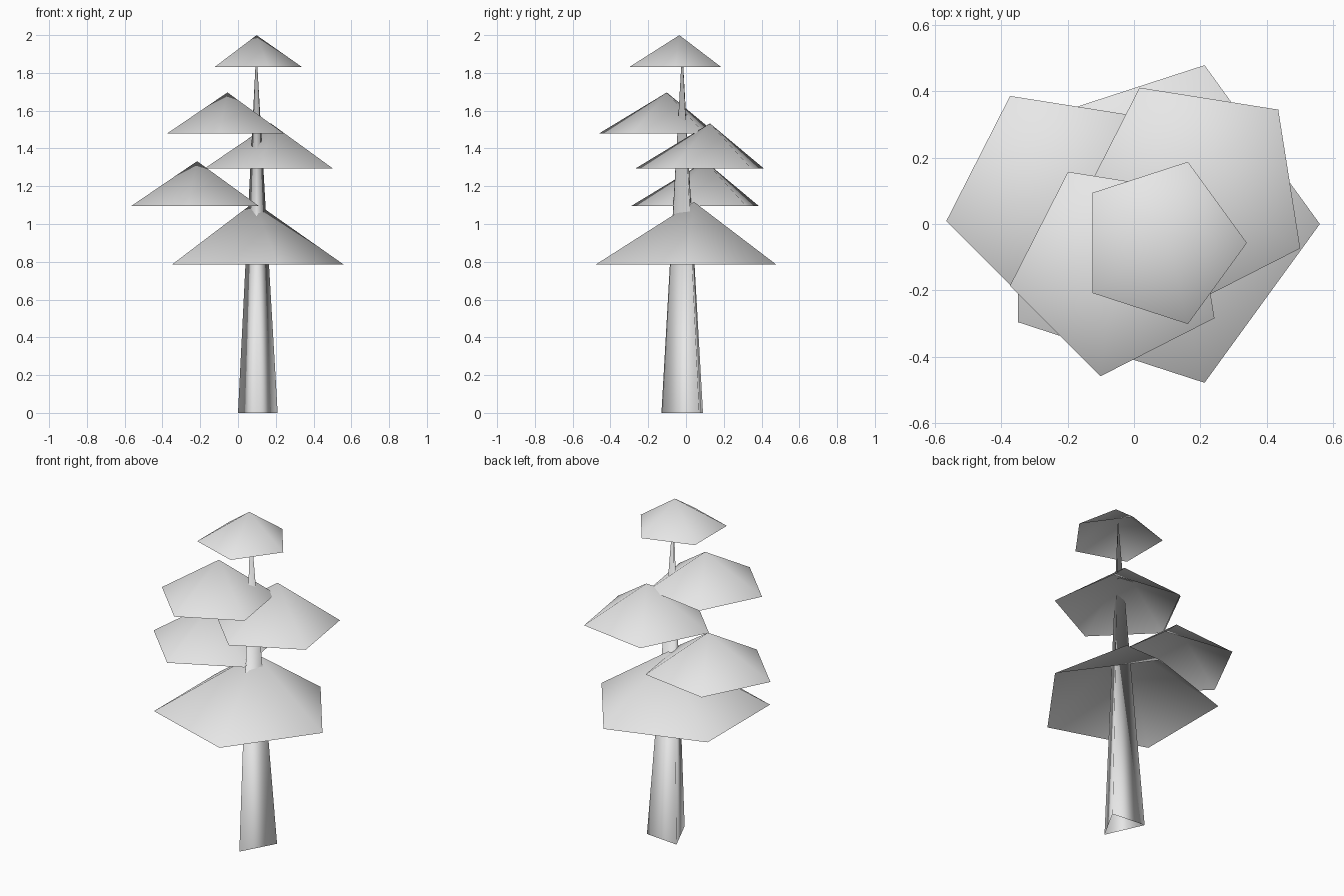
import bpy
import math

cube = bpy.data.objects.get("Cube")
if cube:
    bpy.data.objects.remove(cube, do_unlink=True)

grey = bpy.data.materials.new("plain_grey")
grey.use_nodes = True
grey.diffuse_color = (0.8, 0.8, 0.8, 1)
grey.node_tree.nodes["Principled BSDF"].inputs["Base Color"].default_value = (0.8, 0.8, 0.8, 1)


def open_cone(name, rim, tip):
    """Smooth shell from a counter-clockwise rim to a tip, open underneath."""
    n = len(rim)
    mesh = bpy.data.meshes.new(name)
    mesh.from_pydata(rim + [tip], [], [(i, (i + 1) % n, n) for i in range(n)])
    mesh.materials.append(grey)
    mesh.polygons.foreach_set("use_smooth", [True] * n)
    mesh.update()
    obj = bpy.data.objects.new(name, mesh)
    bpy.context.collection.objects.link(obj)
    return obj


def foliage(name, centre, radius, turn):
    """Five-sided canopy whose tip sits slightly off centre."""
    sides = 5
    rim = [(math.cos(math.tau * i / sides), math.sin(math.tau * i / sides), 0)
           for i in range(sides)]
    obj = open_cone(name, rim, (0.06, 0.085, 0.66))
    obj.location = centre
    obj.scale = (radius,) * 3
    obj.rotation_euler.z = math.radians(turn)


# Leaning three-sided trunk
open_cone("trunk", [(0.1, -0.13, 0), (0.21, 0.07, 0), (0, 0.09, 0)], (0.097, -0.02, 1.93))

# Canopies, from the ground up
foliage("bottom_foliage", (0.057, 0, 0.785), 0.503, 0)
foliage("right_foliage", (-0.21, 0.065, 1.095), 0.36, 45)
foliage("left_foliage", (0.18, 0.09, 1.295), 0.36, 45)
foliage("front_foliage", (-0.05, -0.135, 1.48), 0.328, 45)
foliage("top_foliage", (0.083, -0.057, 1.83), 0.257, 0)
